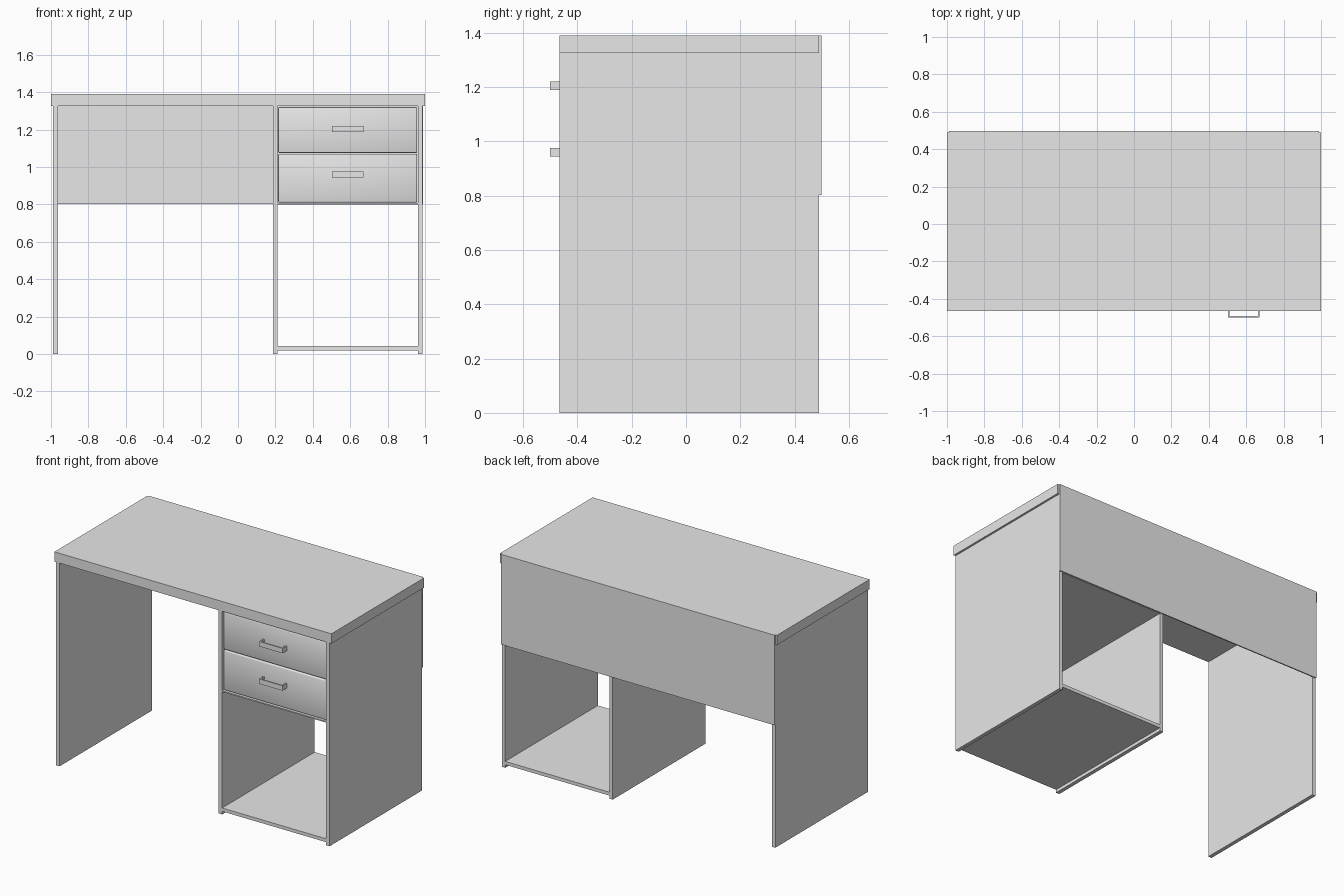
import bpy
import bmesh
from mathutils import Vector

cube = bpy.data.objects.get("Cube")
if cube:
    bpy.data.objects.remove(cube, do_unlink=True)

grey = bpy.data.materials.new("light_grey")
grey.use_nodes = True
grey.diffuse_color = (0.8, 0.8, 0.8, 1)
grey.node_tree.nodes["Principled BSDF"].inputs["Base Color"].default_value = (0.8, 0.8, 0.8, 1)


def add_boxes(name, boxes):
    """One object made of boxes, each given by its x, y and z ranges."""
    bm = bmesh.new()
    for ranges in boxes:
        lo, hi = Vector(r[0] for r in ranges), Vector(r[1] for r in ranges)
        verts = bmesh.ops.create_cube(bm, size=1)["verts"]
        for v in verts:
            v.co = (lo + hi) / 2 + v.co * (hi - lo)
    mesh = bpy.data.meshes.new(name)
    bm.to_mesh(mesh)
    bm.free()
    mesh.materials.append(grey)
    obj = bpy.data.objects.new(name, mesh)
    bpy.context.collection.objects.link(obj)
    return obj


FRONT, BACK, UNDER = -0.465, 0.49, 1.326
DEPTH = (FRONT, BACK)
INNER = (0.211, 0.962)  # clear width of the drawer bay

# Worktop and rear panel
add_boxes("worktop", [((-1, 1), DEPTH, (UNDER, 1.39))])
add_boxes("rear_panel", [((-0.988, 0.988), (BACK, 0.498), (0.802, 1.39))])

# Upright panels
for name, x in (("right_side_panel", -0.988), ("middle_panel", 0.186), ("left_side_panel", 0.962)):
    add_boxes(name, [((x, x + 0.025), DEPTH, (0, UNDER))])

# Shelves of the drawer bay
add_boxes("bottom_shelf", [(INNER, DEPTH, (0.02, 0.042))])
add_boxes("drawer_shelf", [(INNER, DEPTH, (0.8, 0.808))])

# Drawers: rounded front, open tray and bracket handle
for label, z0, z1, grip in (("lower", 0.811, 1.07, 0.96), ("upper", 1.076, 1.32, 1.204)):
    x0, x1 = INNER[0] + 0.004, INNER[1] - 0.004
    face = FRONT + 0.008
    front = add_boxes(label + "_drawer_front", [((x0, x1), (face, face + 0.025), (z0, z1))])
    bevel = front.modifiers.new("rounded_edges", "BEVEL")
    bevel.width = 0.006
    bevel.segments = 2
    for poly in front.data.polygons:
        poly.use_smooth = True

    tray_y = (face + 0.02, BACK - 0.03)
    tray_z = (z0 + 0.01, z1 - 0.05)
    wall = 0.012
    add_boxes(label + "_drawer_tray", [
        ((x0, x1), tray_y, (z0 + 0.004, z0 + 0.016)),
        ((x0, x0 + wall), tray_y, tray_z),
        ((x1 - wall, x1), tray_y, tray_z),
        ((x0, x1), (tray_y[1] - wall, tray_y[1]), tray_z),
    ])

    hz = (grip - 0.016, grip + 0.016)
    hx0, hx1, thick = 0.502, 0.672, 0.009
    add_boxes(label + "_drawer_handle", [
        ((hx0, hx1), (-0.5, -0.5 + thick), hz),
        ((hx0, hx0 + thick), (-0.5 + thick, face + 0.005), hz),
        ((hx1 - thick, hx1), (-0.5 + thick, face + 0.005), hz),
    ])
